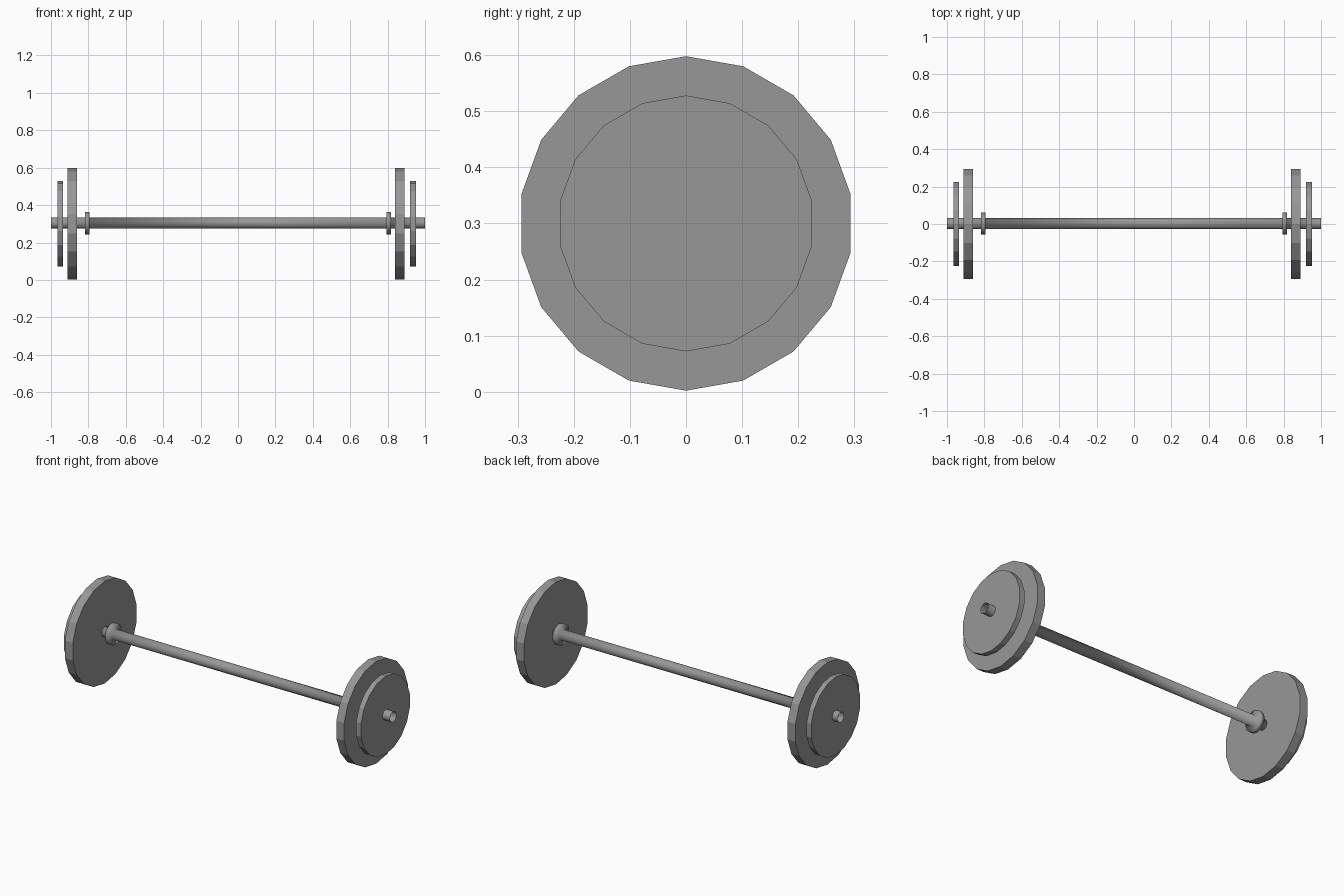
import bpy, bmesh
from math import cos, sin, tau

cube = bpy.data.objects.get("Cube")
if cube:
    bpy.data.objects.remove(cube)

SIDES = 18

steel = bpy.data.materials.new("steel_grey")
steel.use_nodes = True
steel.diffuse_color = (0.31, 0.31, 0.31, 1)
steel.node_tree.nodes["Principled BSDF"].inputs["Base Color"].default_value = (0.31, 0.31, 0.31, 1)


def lathe_x(name, profile, centre, capped, smooth):
    """Turn (x, radius) points around an axis parallel to x."""
    bm = bmesh.new()
    rings = []
    for x, r in profile:
        angles = [tau * i / SIDES for i in range(SIDES)]
        rings.append([bm.verts.new((x, r * sin(a), r * cos(a))) for a in angles])
    for a, b in zip(rings, rings[1:]):
        for i in range(SIDES):
            j = (i + 1) % SIDES
            bm.faces.new((a[i], a[j], b[j], b[i])).smooth = smooth
    if capped:
        bm.faces.new(rings[0])
        bm.faces.new(rings[-1])
    bmesh.ops.recalc_face_normals(bm, faces=bm.faces)
    mesh = bpy.data.meshes.new(name)
    bm.to_mesh(mesh)
    bm.free()
    mesh.materials.append(steel)
    obj = bpy.data.objects.new(name, mesh)
    obj.location = centre
    bpy.context.collection.objects.link(obj)
    return obj


# Hollow bar with a raised collar near each end
half = [(0.793, 0.03), (0.793, 0.06), (0.818, 0.06), (0.818, 0.03), (1.0, 0.03)]
bar_profile = [(-x, r) for x, r in reversed(half)] + half
lathe_x("bar_with_collars", bar_profile, (0, 0.002, 0.304), False, True)

# Weight plates: inner face, outer face, radius
plates = {
    "left_large_plate": (0.84, 0.89, 0.298),
    "left_small_plate": (0.919, 0.951, 0.228),
    "right_large_plate": (-0.911, -0.86, 0.298),
    "right_small_plate": (-0.965, -0.935, 0.228),
}
for name, (x0, x1, radius) in plates.items():
    lathe_x(name, [(x0, radius), (x1, radius)], (0, 0, 0.3), True, False)
